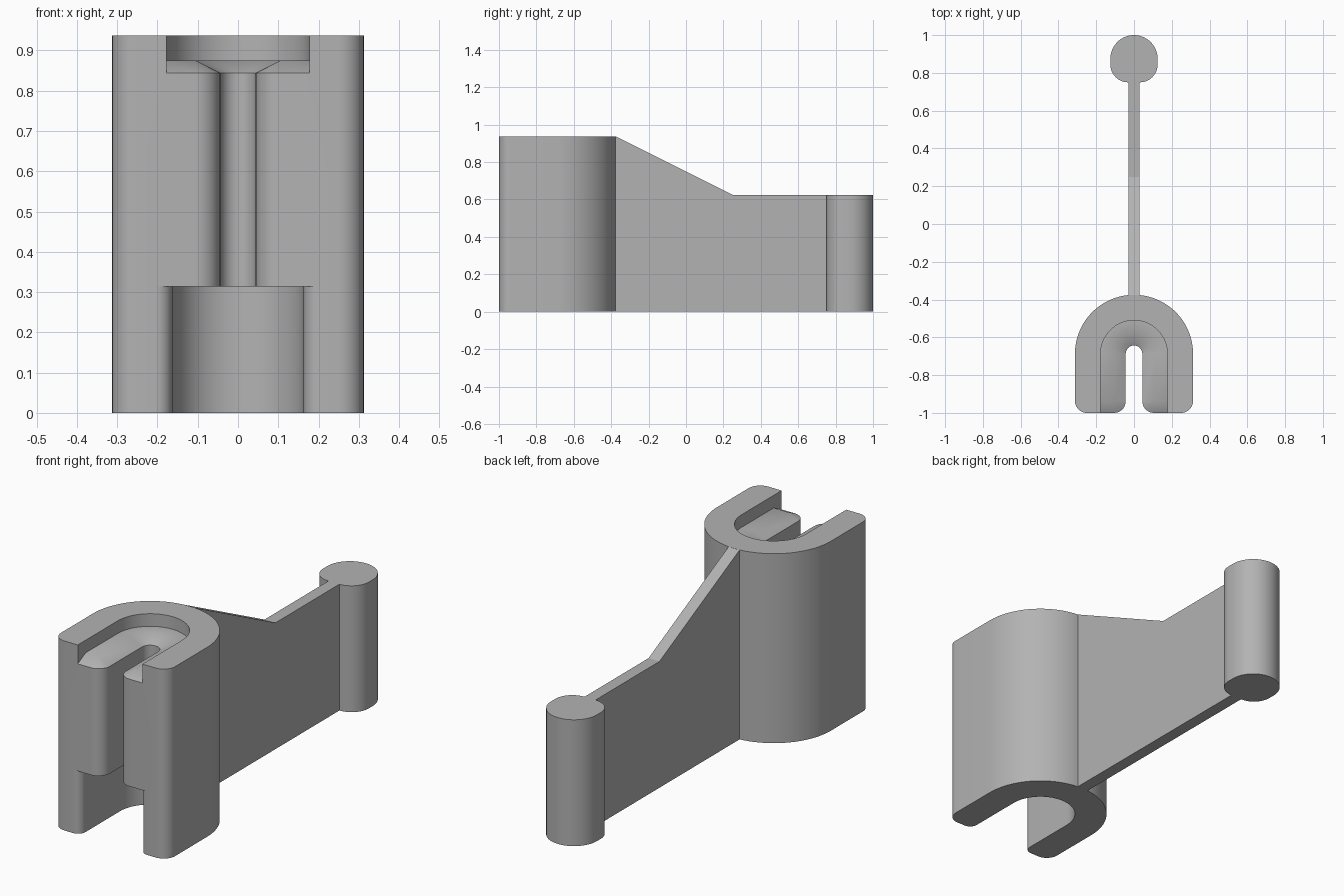
import bpy, bmesh, math

if "Cube" in bpy.data.objects:
    bpy.data.objects.remove(bpy.data.objects["Cube"])

grey = bpy.data.materials.new("mid grey")
grey.diffuse_color = (0.45, 0.45, 0.45, 1)
grey.use_nodes = True
grey.node_tree.nodes["Principled BSDF"].inputs["Base Color"].default_value = grey.diffuse_color

CY = -0.6875          # centre of the clip's round back


def arc(cx, cy, r, a0, a1, n):
    return [(cx + r * math.cos(math.radians(a0 + (a1 - a0) * i / n)),
             cy + r * math.sin(math.radians(a0 + (a1 - a0) * i / n))) for i in range(n + 1)]


def loft(name, rings):
    """Closed solid through (z, outline) rings of equal point count."""
    bm = bmesh.new()
    loops = [[bm.verts.new((x, y, z)) for x, y in pts] for z, pts in rings]
    for a, b in zip(loops, loops[1:]):
        for i in range(len(a)):
            j = (i + 1) % len(a)
            bm.faces.new((a[i], a[j], b[j], b[i]))
    bm.faces.new(loops[0][::-1])
    bm.faces.new(loops[-1])
    bmesh.ops.remove_doubles(bm, verts=bm.verts, dist=1e-5)
    bmesh.ops.recalc_face_normals(bm, faces=bm.faces)
    me = bpy.data.meshes.new(name)
    bm.to_mesh(me)
    bm.free()
    me.materials.append(grey)
    ob = bpy.data.objects.new(name, me)
    bpy.context.collection.objects.link(ob)
    return ob


def smooth(ob):
    bpy.ops.object.select_all(action='DESELECT')
    ob.select_set(True)
    bpy.context.view_layer.objects.active = ob
    bpy.ops.object.shade_smooth_by_angle(angle=math.radians(30))


def slot(w, cx, cy, r, front):
    """U slot of half width w with flared mouth corners; front = outermost mouth point."""
    right = [(front[0], -1.2), front] + arc(cx, cy, r, 270, 180, 10)
    left = [(-x, y) for x, y in reversed(right)]
    return right + arc(0, CY, w, 0, 180, 40) + left


# Clip body: rounded U outline
half = arc(0.25, -0.9375, 0.0625, -90, 0, 10)
outline = half + arc(0, CY, 0.3125, 0, 180, 64) + [(-x, y) for x, y in reversed(half)]
body = loft("clip_body", [(0, outline), (0.9375, outline)])

# Cutter: wide lower slot, narrow middle slot, chamfered lead-in, top recess
lower = slot(0.163, 0.203, -0.96, 0.04, (0.203, -1))
middle = slot(0.044, 0.106, -0.938, 0.062, (0.106, -1))
lip = slot(0.044, 0.106, -0.938, 0.062, (0.177, -1))
shelf = slot(0.106, 0.106, -0.938, 0, (0.177, -0.938))
recess = slot(0.177, 0.177, -0.938, 0, (0.177, -0.938))
cutter = loft("slot_cutter", [(-0.1, lower), (0.3135, lower), (0.3135, middle), (0.844, middle),
                              (0.844, lip), (0.875, shelf), (0.875, recess), (1.05, recess)])
cutter.hide_render = True

mod = body.modifiers.new("slots", 'BOOLEAN')
mod.operation = 'DIFFERENCE'
mod.solver = 'EXACT'
mod.object = cutter
bpy.context.view_layer.objects.active = body
bpy.ops.object.modifier_apply(modifier=mod.name)
bpy.data.objects.remove(cutter, do_unlink=True)
smooth(body)

# Connecting rib: side profile given thickness across x
side = [(-0.3765, 0), (0.75, 0), (0.75, 0.625), (0.25, 0.625), (-0.3765, 0.9375)]
rib = loft("rib", [(-0.03, side), (0.03, side)])
for v in rib.data.vertices:
    y, z, x = v.co
    v.co = (x, y, z)

# End pin: round at the back, tighter corners beside the rib
corner = arc(0.031, 0.844, 0.094, -90, 0, 12)
pin_outline = corner + arc(0, 0.875, 0.125, 0, 180, 40) + [(-x, y) for x, y in reversed(corner)]
pin = loft("end_pin", [(0, pin_outline), (0.625, pin_outline)])
smooth(pin)
